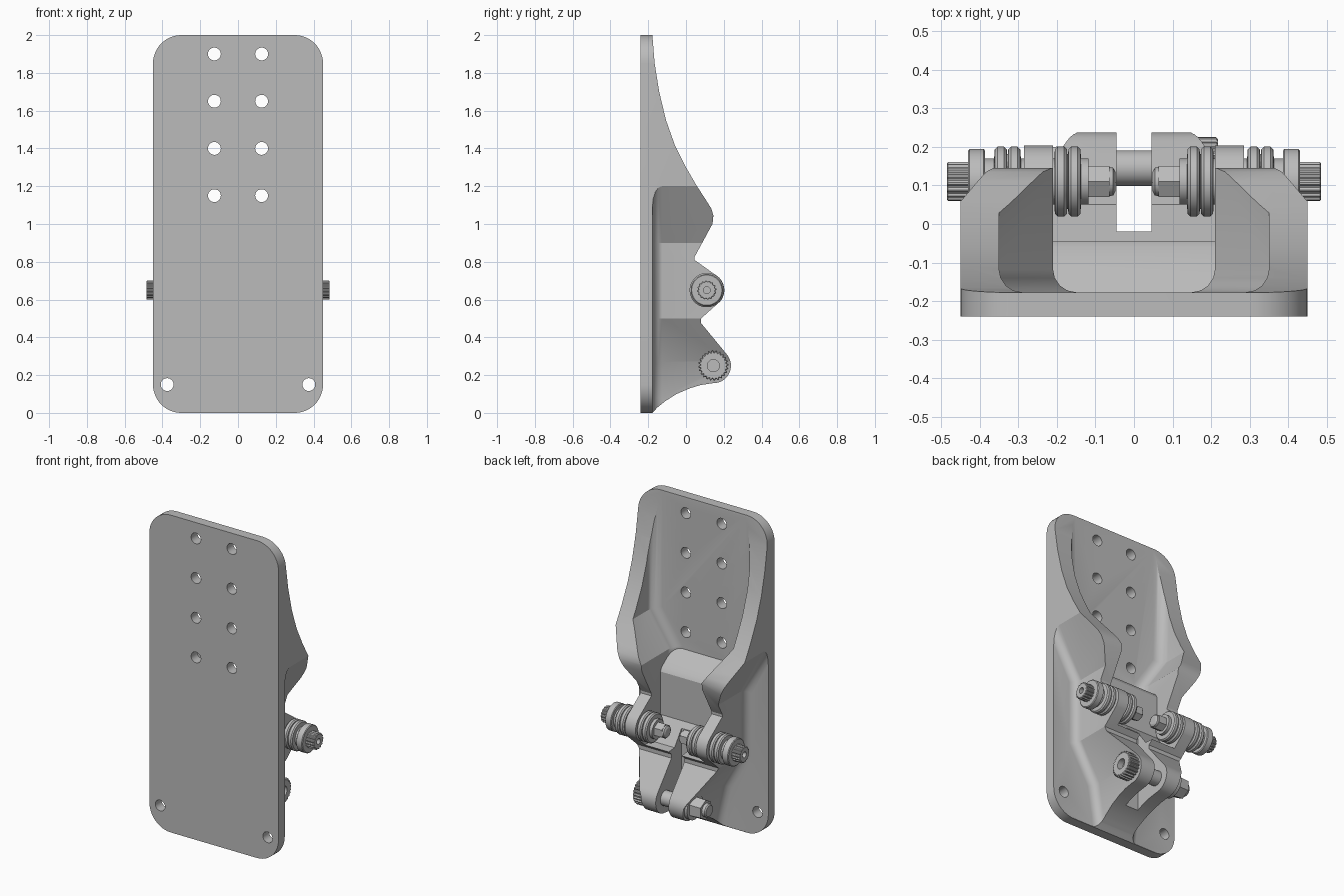
import bpy
import bmesh
from math import sin, cos, pi, radians

old = bpy.data.objects.get("Cube")
if old:
    bpy.data.objects.remove(old, do_unlink=True)

grey = bpy.data.materials.new("plain grey")
grey.use_nodes = True
grey.diffuse_color = (0.5, 0.5, 0.5, 1)
grey.node_tree.nodes["Principled BSDF"].inputs["Base Color"].default_value = (0.5, 0.5, 0.5, 1)


def finish(name, bm):
    bmesh.ops.recalc_face_normals(bm, faces=bm.faces)
    mesh = bpy.data.meshes.new(name)
    bm.to_mesh(mesh)
    bm.free()
    mesh.materials.append(grey)
    ob = bpy.data.objects.new(name, mesh)
    bpy.context.collection.objects.link(ob)
    return ob


def prism(name, pts, axis, lo, hi, fillet=0):
    """Extrude a (y, z) outline along x, or an (x, z) outline along y."""
    bm = bmesh.new()

    def place(p, d):
        return (d, p[0], p[1]) if axis == "x" else (p[0], d, p[1])
    a = [bm.verts.new(place(p, lo)) for p in pts]
    b = [bm.verts.new(place(p, hi)) for p in pts]
    floor = bm.faces.new(a)
    bm.faces.new(b)
    for i in range(len(pts)):
        j = (i + 1) % len(pts)
        bm.faces.new((a[i], a[j], b[j], b[i]))
    if fillet:
        bmesh.ops.recalc_face_normals(bm, faces=bm.faces)
        bmesh.ops.bevel(bm, geom=list(floor.edges), offset=fillet, segments=4,
                        profile=0.5, affect="EDGES")
    return finish(name, bm)


def combine(ob, tool, operation):
    mod = ob.modifiers.new("cut", "BOOLEAN")
    mod.object, mod.operation, mod.solver = tool, operation, "EXACT"
    bpy.context.view_layer.objects.active = ob
    bpy.ops.object.modifier_apply(modifier=mod.name)
    bpy.data.objects.remove(tool, do_unlink=True)


def smooth(ob):
    bpy.ops.object.select_all(action="DESELECT")
    ob.select_set(True)
    bpy.context.view_layer.objects.active = ob
    bpy.ops.object.shade_smooth_by_angle(angle=radians(28))


def arc(cx, cy, r, start, end, n=12):
    angles = [radians(start + (end - start) * i / n) for i in range(n + 1)]
    return [(cx + r * cos(t), cy + r * sin(t)) for t in angles]


def turned(name, profile, y, z, side=1, n=40, knurl=False):
    """Revolve (x, radius) pairs about a line parallel to x."""
    bm = bmesh.new()
    rings = []
    for x, r in profile:
        ring = []
        for i in range(n):
            t = 2 * pi * (i + 0.5) / n
            rr = r * (0.9 if knurl and r > 0.04 and i % 4 > 1 else 1)
            ring.append(bm.verts.new((side * x, y + rr * cos(t), z + rr * sin(t))))
        rings.append(ring)
    for a, b in zip(rings, rings[1:]):
        for i in range(n):
            j = (i + 1) % n
            bm.faces.new((a[i], a[j], b[j], b[i]))
    bm.faces.new(rings[0])
    bm.faces.new(rings[-1])
    ob = finish(name, bm)
    if n > 6 and not knurl:
        smooth(ob)
    return ob


# Axes of the two roller bolts and of the lower cross bolt
UY, UZ = 0.11, 0.65
LY, LZ = 0.145, 0.25

# Main bracket: side profile with two rounded lugs
side_profile = [(-0.24, 0), (-0.24, 2), (-0.178, 2), (-0.166, 1.85), (-0.142, 1.7),
                (-0.106, 1.55), (-0.06, 1.42), (0, 1.3), (0.055, 1.205), (0.11, 1.12),
                (0.135, 1.08), (0.145, 1.045), (0.14, 1.0), (0.045, 0.825), (0.045, 0.81)]
side_profile += arc(UY, UZ, 0.093, 62, -40)
side_profile += [(0.08, 0.5), (0.08, 0.475)]
side_profile += arc(LY, LZ, 0.093, 42, -92)
side_profile += [(0.08, 0.148), (0.02, 0.13), (-0.05, 0.1), (-0.11, 0.062),
                 (-0.15, 0.03), (-0.178, 0)]
bracket = prism("bracket_body", side_profile, "x", -0.45, 0.45)

# Rounded outline of the back plate
outline = []
for cx, cz, a in ((0.3, 1.85, 0), (-0.3, 1.85, 90), (-0.3, 0.15, 180), (0.3, 0.15, 270)):
    outline += arc(cx, cz, 0.15, a, a + 90)
combine(bracket, prism("outline_tool", outline, "y", -0.5, 0.5), "INTERSECT")

# Outer pockets that narrow the walls towards the lugs
pocket = [(0.285, 0.5), (0.285, 0.9), (0.45, 1.2), (0.6, 1.473), (0.6, -0.2),
          (0.09, -0.2), (0.12, 0.08), (0.15, 0.27)]
for s in (1, -1):
    tool = prism("pocket_tool", [(s * x, z) for x, z in pocket], "y", -0.177, 0.5, 0.05)
    combine(bracket, tool, "DIFFERENCE")

# Central channel with a stepped floor
half = [(0.35, 2.3), (0.35, 1.25), (0.21, 1.04), (0.21, 0.4)]
channel = prism("channel_tool", half + [(-x, z) for x, z in reversed(half)],
                "y", -0.177, 0.5, 0.06)
floor = [(-0.3, 2.4), (-0.3, 1.13), (-0.177, 1.04), (-0.06, 0.955), (-0.045, 0.93),
         (-0.045, 0.66), (0.05, 0.53), (0.6, 0.49), (0.6, 2.4)]
combine(channel, prism("floor_tool", floor, "x", -0.6, 0.6), "INTERSECT")
combine(bracket, channel, "DIFFERENCE")

# Slot between the lower arms
slot = [(-0.045, -0.2), (0.045, -0.2), (0.045, 0.7), (-0.045, 0.7)]
combine(bracket, prism("slot_tool", slot, "y", -0.02, 0.5), "DIFFERENCE")

# Mounting holes
holes = [(0.125, z) for z in (1.15, 1.4, 1.65, 1.9)] + [(0.375, 0.15)]
for x, z in holes:
    for s in (1, -1):
        tool = prism("hole_tool", arc(s * x, z, 0.034, 0, 345, 23), "y", -0.5, 0.0)
        combine(bracket, tool, "DIFFERENCE")
smooth(bracket)


def roller(x0, width):
    """Two rounded rims with a groove between them."""
    out = [(x0, 0.055)]
    w = width / 2
    for k in range(2):
        a = x0 + k * w
        out += [(a + 0.001, 0.07), (a + 0.002, 0.084), (a + 0.009, 0.091),
                (a + w - 0.009, 0.091), (a + w - 0.002, 0.084), (a + w - 0.001, 0.072)]
    return out + [(x0 + width, 0.055)]


# Roller assemblies on the upper lugs
for s, label in ((1, "left"), (-1, "right")):
    turned(label + "_bolt_shaft", [(0.05, 0.022), (0.43, 0.022)], UY, UZ, s)
    turned(label + "_inner_roller", roller(0.137, 0.07), UY, UZ, s)
    turned(label + "_outer_roller", roller(0.293, 0.07), UY, UZ, s)
    turned(label + "_spacer", [(0.2, 0.06), (0.39, 0.06)], UY, UZ, s)
    turned(label + "_end_washer", [(0.386, 0.08), (0.39, 0.085), (0.426, 0.085), (0.43, 0.08)],
           UY, UZ, s)
    turned(label + "_inner_washer", [(0.118, 0.06), (0.138, 0.06)], UY, UZ, s)
    turned(label + "_nut", [(0.064, 0.046), (0.118, 0.046)], UY, UZ, s, 6)
    turned(label + "_nut_collar", [(0.048, 0.025), (0.054, 0.036), (0.065, 0.038)], UY, UZ, s)
    turned(label + "_knurled_head", [(0.43, 0.051), (0.482, 0.051), (0.485, 0.047),
                                     (0.485, 0.018), (0.46, 0.018)], UY, UZ, s, 64, True)

# Cross bolt through the lower arms
turned("cross_bolt_shaft", [(-0.265, 0.034), (-0.258, 0.04), (-0.16, 0.046), (0.16, 0.046)], LY, LZ)
turned("cross_bolt_head", [(0.145, 0.08), (0.212, 0.08), (0.218, 0.074), (0.218, 0.032),
                           (0.18, 0.032)], LY, LZ, 1, 96, True)
turned("cross_bolt_washer", [(-0.165, 0.08), (-0.13, 0.08)], LY, LZ)
turned("cross_bolt_nut", [(-0.24, 0.062), (-0.16, 0.066)], LY, LZ, 1, 6)
